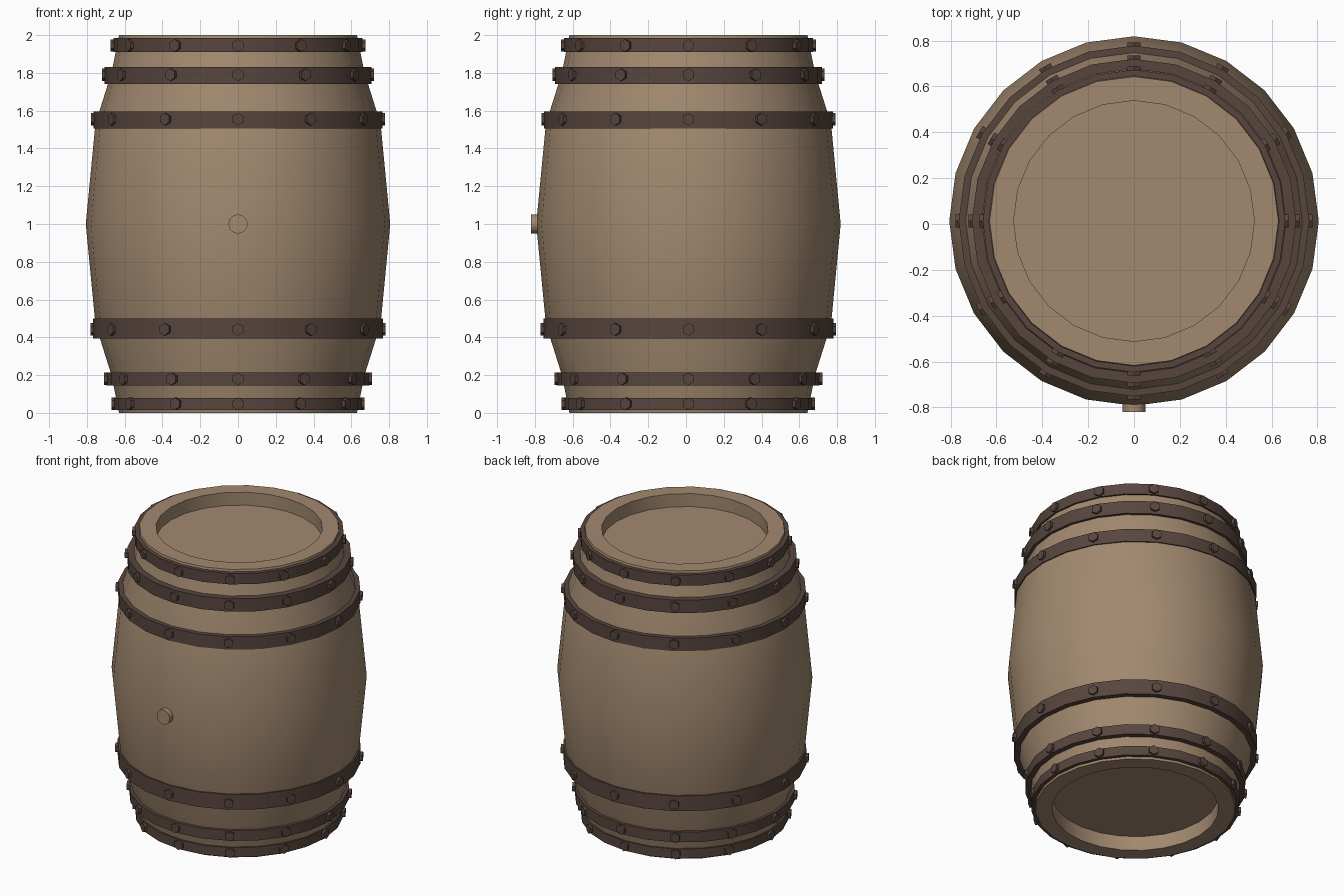
import bpy, bmesh, math
from mathutils import Matrix, Vector

if "Cube" in bpy.data.objects:
    bpy.data.objects.remove(bpy.data.objects["Cube"])

SIDES = 24
AXIS_Y = 0.013


def material(name, color):
    m = bpy.data.materials.new(name)
    m.diffuse_color = color
    m.use_nodes = True
    m.node_tree.nodes["Principled BSDF"].inputs["Base Color"].default_value = m.diffuse_color
    return m


wood = material("wood", (0.36, 0.25, 0.16, 1))
iron = material("iron", (0.095, 0.06, 0.048, 1))


def finish(bm, name, mat, smooth=True):
    bmesh.ops.remove_doubles(bm, verts=bm.verts, dist=1e-5)
    bmesh.ops.recalc_face_normals(bm, faces=bm.faces)
    mesh = bpy.data.meshes.new(name)
    bm.to_mesh(mesh)
    bm.free()
    mesh.materials.append(mat)
    ob = bpy.data.objects.new(name, mesh)
    ob.location.y = AXIS_Y
    bpy.context.collection.objects.link(ob)
    if smooth:
        bpy.ops.object.select_all(action='DESELECT')
        ob.select_set(True)
        bpy.context.view_layer.objects.active = ob
        bpy.ops.object.shade_smooth_by_angle(angle=math.radians(30))
    return ob


def lathe(name, profile, mat, closed):
    """Revolve an (r, z) profile around the barrel axis."""
    bm = bmesh.new()
    vs = [bm.verts.new((r, 0, z)) for r, z in profile]
    es = [bm.edges.new(p) for p in zip(vs, vs[1:])]
    if closed:
        es.append(bm.edges.new((vs[-1], vs[0])))
    bmesh.ops.spin(bm, geom=vs + es, cent=(0, 0, 0), axis=(0, 0, 1),
                   angle=math.tau, steps=SIDES, use_merge=True)
    return finish(bm, name, mat)


# Staved body with recessed heads at both ends
lathe("barrel_body", [
    (0, 0.1), (0.525, 0.1), (0.525, 0), (0.63, 0), (0.67, 0.2), (0.755, 0.47),
    (0.806, 1), (0.755, 1.53), (0.67, 1.8), (0.63, 2), (0.525, 2),
    (0.525, 1.91), (0, 1.91)], wood, False)

# Iron hoops: bottom z, top z, radius, bolt height
hoops = [(0.015, 0.08, 0.657, 0.048), (0.145, 0.215, 0.695, 0.18),
         (0.395, 0.5, 0.768, 0.442), (1.505, 1.595, 0.765, 1.555),
         (1.742, 1.832, 0.707, 1.79), (1.91, 1.985, 0.66, 1.945)]
for i, (z0, z1, r, zb) in enumerate(hoops, 1):
    inner = r - 0.06
    lathe(f"hoop_{i}", [(inner, z0), (r, z0), (r, z1), (inner, z1)], iron, True)

    # Twelve hexagonal bolts round each hoop
    bm = bmesh.new()
    for k in range(12):
        mat = (Matrix.Rotation(k * math.tau / 12, 4, 'Z')
               @ Matrix.Translation((r - 0.002, 0, zb))
               @ Matrix.Rotation(math.pi / 2, 4, 'Y')
               @ Matrix.Rotation(math.pi / 2, 4, 'Z'))
        bmesh.ops.create_cone(bm, cap_ends=True, segments=6, radius1=0.033,
                              radius2=0.033, depth=0.032, matrix=mat)
    finish(bm, f"hoop_bolts_{i}", iron, smooth=False)

# Bung plug on the front
bm = bmesh.new()
bmesh.ops.create_cone(bm, cap_ends=True, segments=24, radius1=0.05, radius2=0.05,
                      depth=0.07, matrix=Matrix.Translation((0, -0.798, 1))
                      @ Matrix.Rotation(math.pi / 2, 4, 'X'))
finish(bm, "bung", wood)
